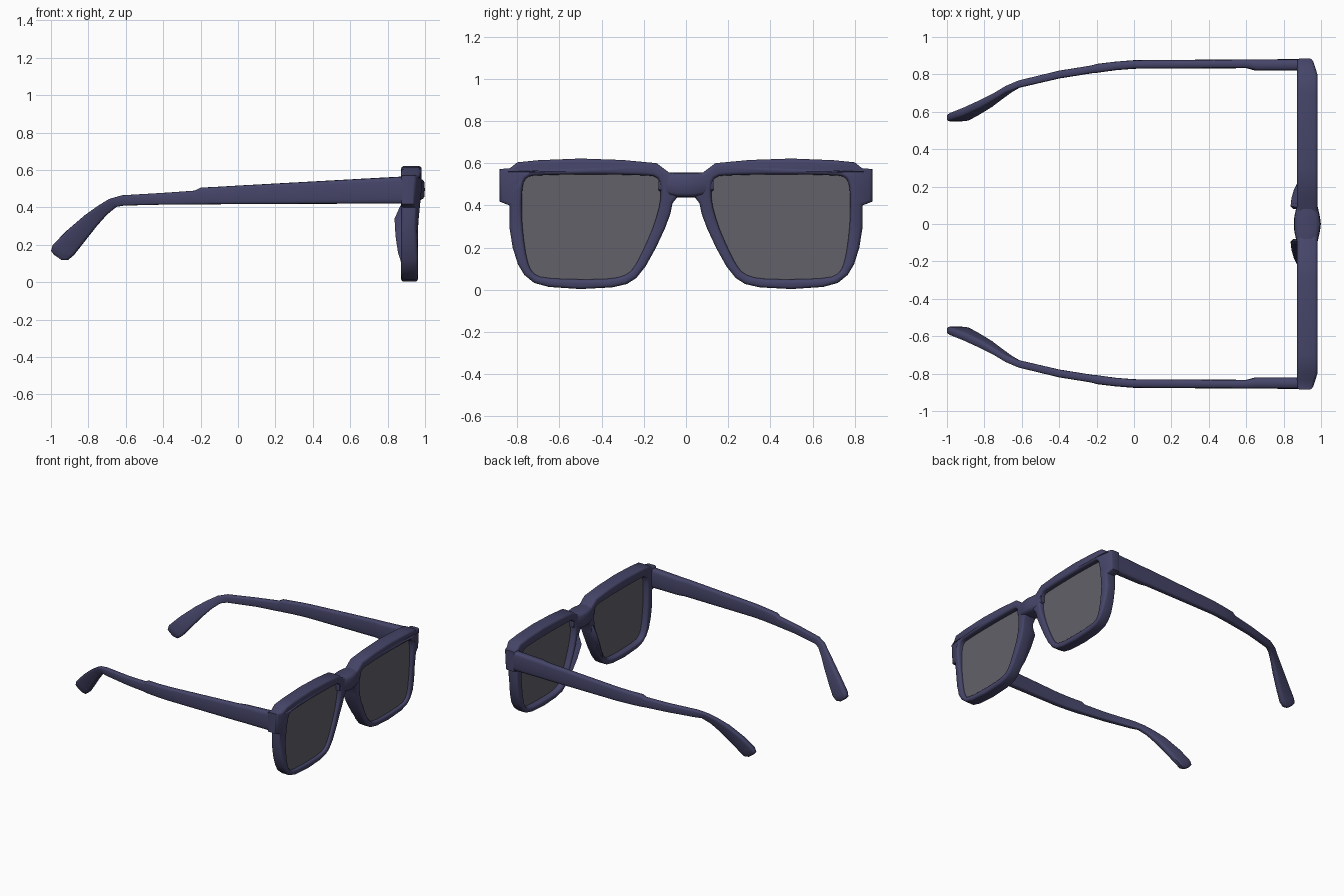
import bpy, bmesh, math

if "Cube" in bpy.data.objects:
    bpy.data.objects.remove(bpy.data.objects["Cube"])


def material(name, rgba):
    m = bpy.data.materials.new(name)
    m.diffuse_color = rgba
    m.use_nodes = True
    m.node_tree.nodes["Principled BSDF"].inputs["Base Color"].default_value = m.diffuse_color
    return m


FRAME = material("frame_indigo", (0.06, 0.059, 0.14, 1))
GLASS = material("smoked_glass", (0.125, 0.12, 0.143, 1))


def finish(name, bm, mat, angle=40, mirror=False):
    bmesh.ops.remove_doubles(bm, verts=bm.verts, dist=1e-4)
    bmesh.ops.recalc_face_normals(bm, faces=bm.faces)
    me = bpy.data.meshes.new(name)
    bm.to_mesh(me)
    bm.free()
    me.materials.append(mat)
    ob = bpy.data.objects.new(name, me)
    bpy.context.collection.objects.link(ob)
    bpy.ops.object.select_all(action='DESELECT')
    ob.select_set(True)
    bpy.context.view_layer.objects.active = ob
    bpy.ops.object.shade_smooth_by_angle(angle=math.radians(angle))
    if mirror:
        mod = ob.modifiers.new("mirror", 'MIRROR')
        mod.use_axis = (False, True, False)
        mod.use_mirror_merge = False
    return ob


def plate(loops, half, bevel):
    """Filled outline with holes in the y-z plane, centred on x = 0."""
    cu = bpy.data.curves.new("outline", 'CURVE')
    cu.dimensions = '2D'
    cu.fill_mode = 'BOTH'
    cu.extrude = half - bevel
    cu.bevel_depth = bevel
    cu.offset = -bevel
    cu.bevel_resolution = 2
    for loop in loops:
        s = cu.splines.new('POLY')
        s.points.add(len(loop) - 1)
        for p, (y, z) in zip(s.points, loop):
            p.co = (y, z, 0, 1)
        s.use_cyclic_u = True
    tmp = bpy.data.objects.new("outline", cu)
    bpy.context.collection.objects.link(tmp)
    dg = bpy.context.evaluated_depsgraph_get()
    me = bpy.data.meshes.new_from_object(tmp.evaluated_get(dg))
    bm = bmesh.new()
    bm.from_mesh(me)
    bpy.data.objects.remove(tmp)
    bpy.data.meshes.remove(me)
    for v in bm.verts:
        a, b, c = v.co
        v.co = (c, a, b)
    return bm


def loft(rings):
    bm = bmesh.new()
    rows = [[bm.verts.new(p) for p in r] for r in rings]
    n = len(rows[0])
    for a, b in zip(rows, rows[1:]):
        for i in range(n):
            j = (i + 1) % n
            bm.faces.new((a[i], a[j], b[j], b[i]))
    bm.faces.new(rows[0])
    bm.faces.new(rows[-1])
    return bm


def soften(loop):
    out = []
    for (a, b), (c, d) in zip(loop, loop[1:] + loop[:1]):
        out += [(a * .75 + c * .25, b * .75 + d * .25), (a * .25 + c * .75, b * .25 + d * .75)]
    return out


def flip(loop):
    return [(-y, z) for y, z in reversed(loop)]


def squarish(v):
    return math.copysign(abs(v) ** .45, v) if abs(v) > 1e-6 else 0


UNIT = [(squarish(math.cos(math.tau * i / 16)), squarish(math.sin(math.tau * i / 16))) for i in range(16)]

# Front frame: half outline (bridge, brow, hinge lug, rim) and lens opening
half = [(0, .552), (.04, .552), (.08, .555), (.14, .6), (.3, .615), (.5, .622), (.7, .614),
        (.8, .604), (.835, .576), (.884, .572), (.884, .418), (.838, .4), (.838, .3),
        (.822, .2), (.797, .12), (.767, .07), (.72, .032), (.65, .013), (.5, .003),
        (.35, .011), (.28, .027), (.235, .056), (.192, .11), (.142, .2), (.1, .29),
        (.074, .36), (.064, .41), (.04, .44), (0, .445)]
hole = [(.12, .5), (.14, .537), (.2, .543), (.45, .548), (.71, .543), (.755, .535),
        (.775, .5), (.78, .4), (.775, .28), (.755, .14), (.73, .08), (.68, .055),
        (.5, .048), (.34, .052), (.272, .075), (.235, .122), (.192, .21), (.15, .31), (.12, .42)]
hole = soften(hole)
bm = plate([half + flip(half)[1:-1], hole, flip(hole)], 0.05, 0.016)
for v in bm.verts:
    x, y, z = v.co
    t = (x + .05) / .1
    front = .962 + .02 * max(0, min(1, (z - .3) / .2)) - .028 * max(0, min(1, (abs(y) - .8) / .08))
    v.co.x = .872 + (front - .872) * t
finish("front_frame", bm, FRAME)

# Bridge swelling over the middle of the frame
rings = []
for y, xb, xf, zb, zt in ((-.13, .88, .972, .47, .55), (-.08, .866, .985, .445, .556),
                          (-.04, .857, .994, .438, .556), (0, .855, .999, .437, .556),
                          (.04, .857, .994, .438, .556), (.08, .866, .985, .445, .556),
                          (.13, .88, .972, .47, .55)):
    rings.append([((xb + xf) / 2 + u * (xf - xb) / 2, y, (zb + zt) / 2 + w * (zt - zb) / 2) for u, w in UNIT])
finish("bridge", loft(rings), FRAME, 45)

# Lenses: thin slabs seated in the rims
cy, cz = .45, .3
lens = [(cy + (y - cy) * 1.015, cz + (z - cz) * 1.015) for y, z in hole]
bm = plate([lens], 0.012, 0)
for v in bm.verts:
    v.co.x += .928
finish("lenses", bm, GLASS, 30, True)

# Nose pads: wedges behind the inner rim edges
pads = []
for z, y, xb in ((.41, .07, .868), (.34, .076, .837), (.25, .118, .842), (.16, .165, .855), (.1, .2, .874)):
    pads.append([(.9, y + .005, z), (xb + .012, y + .006, z), (xb, y + .02, z),
                 (xb + .012, y + .036, z), (.9, y + .045, z)])
finish("nose_pads", loft(pads), FRAME, 50, True)

# Temples: top x,z / bottom x,z / outer y / inner y of each section
arm = [(.93, .568, .93, .42, .882, .82), (.65, .553, .65, .42, .88, .82),
       (.6, .55, .6, .42, .88, .833), (0, .517, 0, .418, .876, .83),
       (-.1, .511, -.1, .417, .868, .822), (-.2, .506, -.2, .416, .856, .808),
       (-.23, .49, -.22, .416, .848, .806), (-.4, .478, -.4, .415, .82, .778),
       (-.62, .465, -.61, .41, .768, .728), (-.69, .445, -.65, .403, .74, .702),
       (-.75, .408, -.7, .362, .705, .665), (-.82, .358, -.755, .3, .67, .622),
       (-.92, .272, -.83, .205, .625, .575), (-.99, .2, -.877, .145, .598, .55),
       (-1, .168, -.91, .118, .59, .548), (-.985, .148, -.945, .12, .58, .556)]
rings = []
for xt, zt, xb, zb, yo, yi in arm:
    rings.append([(xb + (xt - xb) * (w + 1) / 2, (yo + yi) / 2 + u * (yo - yi) / 2,
                   zb + (zt - zb) * (w + 1) / 2) for u, w in UNIT])
finish("temples", loft(rings), FRAME, 45, True)
